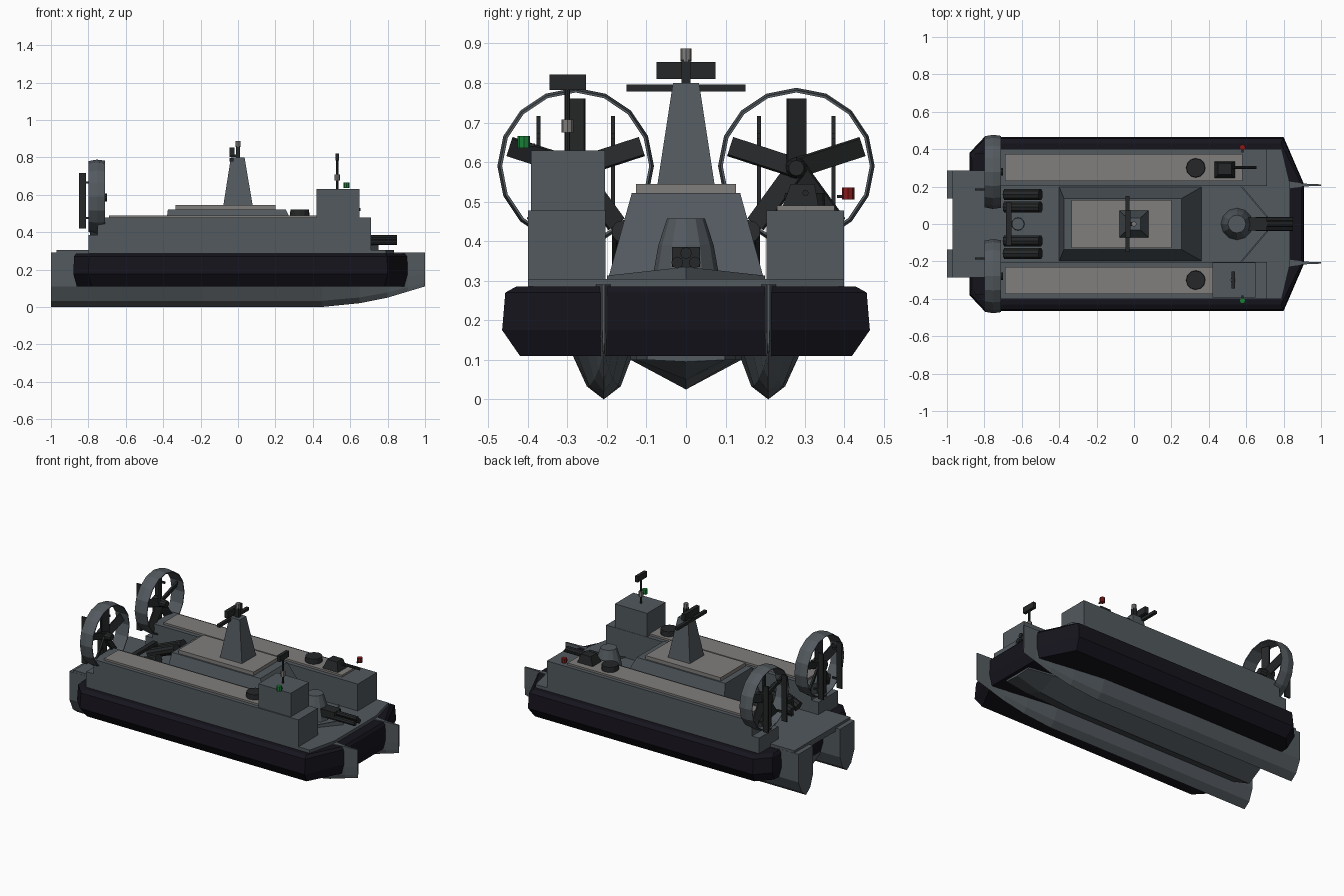
import bpy, bmesh, math
from mathutils import Matrix, Vector

if "Cube" in bpy.data.objects:
    bpy.data.objects.remove(bpy.data.objects["Cube"])


def mat(name, c):
    m = bpy.data.materials.new(name)
    m.diffuse_color = (*c, 1)
    m.use_nodes = True
    m.node_tree.nodes["Principled BSDF"].inputs["Base Color"].default_value = m.diffuse_color
    return m


HULL = mat("hull_grey", (0.085, 0.10, 0.112))
BLACK = mat("rubber_black", (0.008, 0.007, 0.012))
DARK = mat("dark_metal", (0.018, 0.02, 0.021))
LIGHT = mat("deck_pad_grey", (0.22, 0.21, 0.2))
RED = mat("port_red", (0.25, 0.01, 0.01))
GREEN = mat("starboard_green", (0.01, 0.22, 0.04))


def finish(bm, name, m):
    bmesh.ops.recalc_face_normals(bm, faces=bm.faces)
    me = bpy.data.meshes.new(name)
    bm.to_mesh(me)
    bm.free()
    me.materials.append(m)
    ob = bpy.data.objects.new(name, me)
    bpy.context.collection.objects.link(ob)
    return ob


def loft(name, sections, m, caps=True):
    """Skin closed sections that have equal point counts."""
    bm = bmesh.new()
    rows = [[bm.verts.new(p) for p in s] for s in sections]
    n = len(rows[0])
    for a, b in zip(rows, rows[1:]):
        for i in range(n):
            j = (i + 1) % n
            bm.faces.new((a[i], a[j], b[j], b[i]))
    if caps:
        bm.faces.new(rows[0])
        bm.faces.new(rows[-1])
    return finish(bm, name, m)


def rect(x0, x1, y0, y1, z):
    return [(x0, y0, z), (x1, y0, z), (x1, y1, z), (x0, y1, z)]


def box(name, x0, x1, y0, y1, z0, z1, m):
    return loft(name, [rect(x0, x1, y0, y1, z0), rect(x0, x1, y0, y1, z1)], m)


def cyl(name, a, b, r1, r2, m, n=12, caps=True):
    """Cylinder or cone between two points."""
    a, b = Vector(a), Vector(b)
    d = b - a
    bm = bmesh.new()
    mtx = Matrix.Translation((a + b) / 2) @ d.to_track_quat('Z', 'Y').to_matrix().to_4x4()
    bmesh.ops.create_cone(bm, cap_ends=caps, segments=n, radius1=r1, radius2=r2,
                          depth=d.length, matrix=mtx)
    return finish(bm, name, m)


def mirrored(half, z):
    """Outline from bow-to-stern half points, mirrored over y."""
    return [(x, y, z) for x, y in half] + [(x, -y, z) for x, y in reversed(half)]


# Air cushion skirt
loft("skirt", [mirrored([(.91 - d * .4, .21), (.80 - d * .4, .465 - d),
                         (-.80 + d * .4, .465 - d), (-.88 + d * .4, .38 - d)], z)
               for z, d in [(.11, .045), (.175, 0), (.27, .008), (.285, .035)]], BLACK)

# Twin side hulls, tapering to thin bows
STATIONS = [(-1, 1, 0), (-.2, 1, 0), (.45, .85, 0), (.65, .55, .02),
            (.8, .3, .05), (.91, .1, .083), (1, .05, .11)]
for s, side in ((1, "port"), (-1, "starboard")):
    secs = []
    for x, w, lift in STATIONS:
        prof = [(.078, .29), (.078, .11), (.043, .033), (0, 0),
                (-.043, .033), (-.072, .11), (-.072, .29)]
        secs.append([(x, s * (.208 + dy * w), lift + z * (.29 - lift) / .29) for dy, z in prof])
    loft(side + "_hull", secs, HULL)

# Central keel between the hulls
loft("centre_keel", [[(x, -.14 * w, .10), (x, 0, k), (x, .14 * w, .10),
                      (x, .14 * w, .2), (x, -.14 * w, .2)]
                     for x, w, k in [(-.86, 1, .025), (.45, 1, .025), (.7, .9, .05), (.87, .7, .095)]], HULL)

# Main deck with narrow stern platform
DECK = [(.835, .21), (.79, .40), (-.80, .40), (-.80, .285), (-.97, .285)]
loft("main_deck", [mirrored(DECK, .27), mirrored(DECK, .305)], HULL)

# Side houses, roof pads, fan ledges, life rafts
for s, side, pad in ((1, "port", .58), (-1, "starboard", .42)):
    y = sorted((s * .203, s * .40))
    box(side + "_house", -.75, .71, *y, .30, .478, HULL)
    box(side + "_fan_ledge", -.80, -.75, *y, .30, .385, HULL)
    box(side + "_roof_pad", -.69, pad, *sorted((s * .23, s * .375)), .478, .49, LIGHT)
    cyl(side + "_life_raft", (.33, s * .30, .485), (.33, s * .30, .522), .052, .05, DARK)

# Central deckhouse
loft("deckhouse", [rect(-.40, .36, -.197, .197, .305), rect(-.375, .255, -.137, .137, .522)], HULL)
box("deckhouse_pad", -.335, .20, -.127, .127, .522, .545, LIGHT)

# Main mast with yard, radar and lamp
loft("mast_tower", [rect(-.078, .078, -.072, .072, .545), rect(-.038, .035, -.033, .033, .80)], HULL)
box("mast_yard", -.045, -.025, -.15, .15, .778, .796, DARK)
box("mast_radar_post", -.012, .012, -.012, .012, .80, .86, DARK)
box("mast_radar", -.045, -.02, -.075, .075, .81, .853, DARK)
box("mast_radar_arm", -.045, .012, -.012, .012, .803, .815, DARK)
cyl("mast_lamp", (0, 0, .855), (0, 0, .887), .014, .014, LIGHT, 8)

# Bridge and its radar mast
box("bridge", .42, .65, -.392, -.205, .478, .63, HULL)
cyl("bridge_mast", (.53, -.30, .63), (.53, -.30, .79), .007, .007, DARK, 8)
box("bridge_radar", .52, .54, -.345, -.253, .783, .821, DARK)
cyl("bridge_lamp", (.53, -.30, .675), (.53, -.30, .708), .015, .015, LIGHT, 8)

# Navigation lights
for name, y, z, m in (("starboard_light", -.41, .651, GREEN), ("port_light", .41, .521, RED)):
    cyl(name, (.58, y, z - .015), (.58, y, z + .015), .016, .016, m, 8)
    box(name + "_arm", .575, .585, *sorted((y, y * .93)), z - .012, z - .004, DARK)

# Bow turret with triple barrels
cyl("turret_base", (.55, 0, .305), (.55, 0, .39), .085, .07, HULL)
cyl("turret_cap", (.55, 0, .39), (.55, 0, .457), .07, .048, HULL)
box("turret_cradle", .58, .71, -.035, .035, .335, .385, DARK)
for i, (y, z) in enumerate([(0, .37), (-.022, .346), (.022, .346)]):
    cyl(f"turret_barrel_{i}", (.65, y, z), (.85, y, z), .015, .015, DARK, 8)

# V-shaped breakwater
for s in (-1, 1):
    loft("breakwater", [[(.75, 0, .305), (.75, 0, .335), (.74, 0, .335), (.74, 0, .305)],
                        [(.58, s * .2, .305), (.58, s * .2, .313), (.57, s * .2, .313),
                         (.57, s * .2, .305)]], HULL)

# Port roof gun
loft("roof_gun_mount", [rect(.43, .54, .245, .335, .49), rect(.45, .52, .265, .325, .545)], DARK)
cyl("roof_gun_barrel", (.5, .302, .522), (.655, .302, .522), .008, .008, DARK, 8)

# Aft launch tubes, cross frame and dome
for s in (-1, 1):
    for y in (.09, .158):
        cyl("launch_tube", (-.69, s * y, .345), (-.50, s * y, .425), .031, .031, DARK, 10)
    box("launcher_leg", -.685, -.655, *sorted((s * .095, s * .115)), .305, .42, DARK)
box("launcher_frame", -.685, -.655, -.115, .115, .40, .42, DARK)
cyl("aft_hatch", (-.62, 0, .305), (-.62, 0, .33), .035, .033, HULL)

# Ducted fans with five blades, pylon and twin rudders
for s, side in ((1, "port"), (-1, "starboard")):
    cy, cz = s * .279, .59
    rings = [[(x, cy + r * math.cos(k * math.tau / 16), cz + r * math.sin(k * math.tau / 16))
              for k in range(16)]
             for x, r in [(-.798, .186), (-.798, .19), (-.755, .198), (-.71, .192), (-.71, .186), (-.798, .186)]]
    loft(side + "_fan_duct", rings, HULL, caps=False)
    cyl(side + "_fan_hub", (-.79, cy, .585), (-.70, cy, .585), .036, .02, DARK, 10)
    for k in range(5):
        blade = box(f"{side}_fan_blade_{k}", -.006, .006, -.025, .025, .0, .176, DARK)
        blade.data.transform(Matrix.Translation((-.75, cy, .585))
                             @ Matrix.Rotation(k * math.tau / 5, 4, 'X')
                             @ Matrix.Rotation(s * .4, 4, 'Z'))
    box(side + "_fan_pylon", -.79, -.75, cy - .02, cy + .02, .30, .585, DARK)
    for off in (-.094, .094):
        yr = cy + off
        box(side + "_rudder", -.85, -.812, yr - .005, yr + .005, .42, .717, DARK)
        for z in (.47, .66):
            box(side + "_rudder_hinge", -.82, -.78, yr - .005, yr + .005, z, z + .012, DARK)
